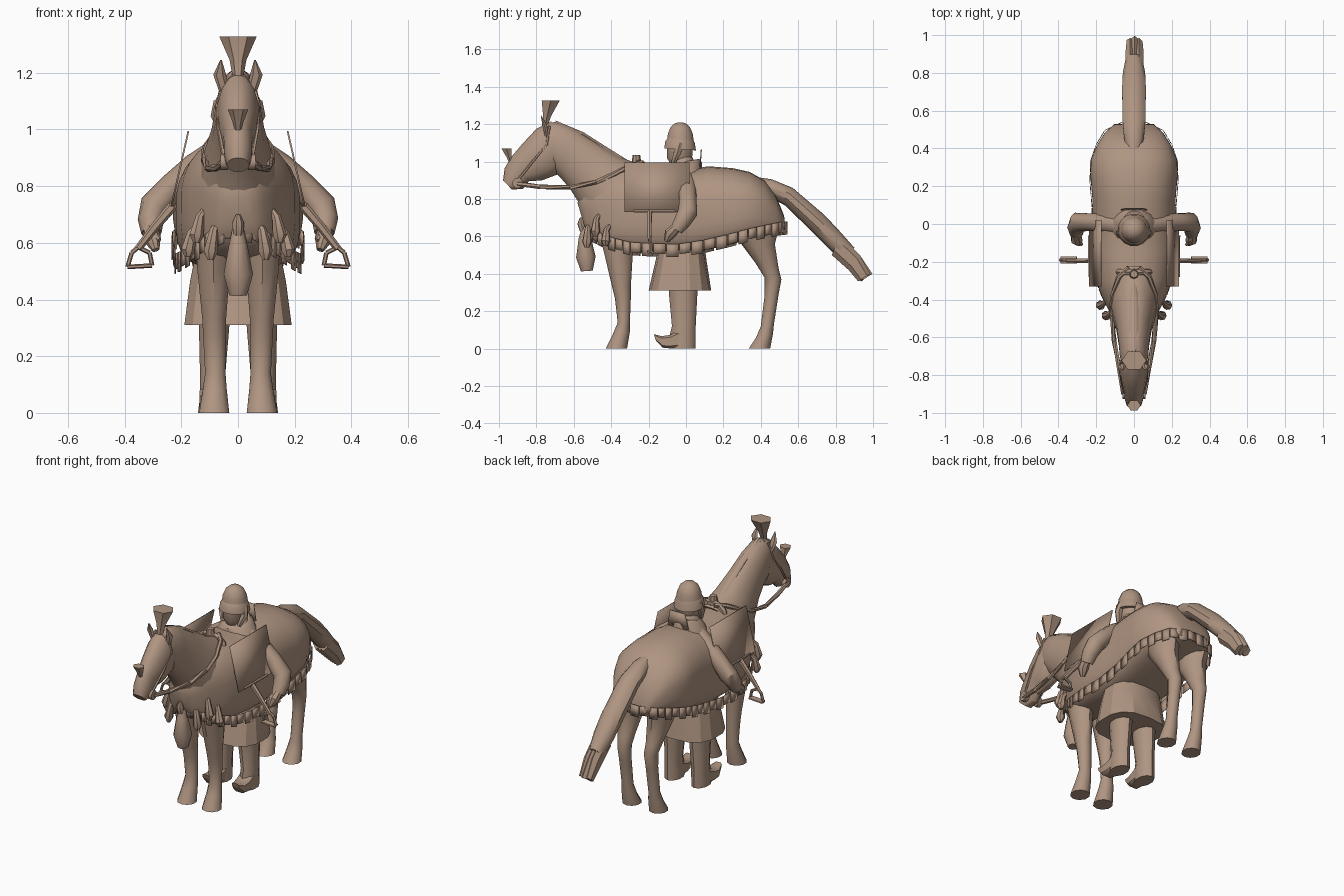
import bpy, bmesh, math
from mathutils import Vector

tan = bpy.data.materials.new("clay_tan")
tan.diffuse_color = (0.43, 0.30, 0.222, 1)


def finish(name, bm, angle=40):
    bmesh.ops.recalc_face_normals(bm, faces=bm.faces)
    me = bpy.data.meshes.new(name)
    bm.to_mesh(me)
    bm.free()
    me.materials.append(tan)
    ob = bpy.data.objects.new(name, me)
    bpy.context.collection.objects.link(ob)
    bpy.ops.object.select_all(action='DESELECT')
    ob.select_set(True)
    bpy.context.view_layer.objects.active = ob
    bpy.ops.object.shade_smooth_by_angle(angle=math.radians(angle))
    return ob


def skin(name, bm, rings, angle=40):
    n = len(rings[0])
    for r, q in zip(rings, rings[1:]):
        for i in range(n):
            j = (i + 1) % n
            bm.faces.new((r[i], r[j], q[j], q[i]))
    bm.faces.new(rings[0])
    bm.faces.new(rings[-1])
    return finish(name, bm, angle)


def loft(name, secs, n=14, p=1.0, low_p=None, angle=40):
    """Rings between two side-profile points: (y1, z1, y2, z2, half width, x centre)."""
    bm = bmesh.new()
    rings = []
    for s in secs:
        y1, z1, y2, z2, w = s[:5]
        xc = s[5] if len(s) > 5 else 0
        ring = []
        for i in range(n):
            a = 2 * math.pi * (i + 0.5) / n
            e = low_p if low_p and math.sin(a) < 0 else p
            c, d = [math.copysign(abs(v) ** e, v) for v in (math.cos(a), math.sin(a))]
            t = (1 - d) / 2
            ring.append(bm.verts.new((xc + w * c, y1 + (y2 - y1) * t, z1 + (z2 - z1) * t)))
        rings.append(ring)
    return skin(name, bm, rings, angle)


def tube(name, pts, radii, n=8, flat=1.0):
    """Tube through points with a radius at each point."""
    bm = bmesh.new()
    pts = [Vector(q) for q in pts]
    rings = []
    for k, q in enumerate(pts):
        d = (pts[min(k + 1, len(pts) - 1)] - pts[max(k - 1, 0)]).normalized()
        u = d.cross(Vector((0.05, 1, 0.02))).normalized()
        v = d.cross(u)
        r = radii[k] if isinstance(radii, (list, tuple)) else radii
        rings.append([bm.verts.new(q + r * (math.cos(a) * u + flat * math.sin(a) * v))
                      for a in [2 * math.pi * i / n for i in range(n)]])
    return skin(name, bm, rings)


def plate(name, corners, thick=0.006):
    bm = bmesh.new()
    bm.faces.new([bm.verts.new(c) for c in corners])
    ob = finish(name, bm)
    m = ob.modifiers.new("thickness", 'SOLIDIFY')
    m.thickness, m.offset = thick, 0
    return ob


# Cloth-covered horse body
loft("horse_body", [
    (-.58, .78, -.545, .66, .05), (-.555, .86, -.52, .60, .09), (-.47, .93, -.46, .56, .13),
    (-.39, .96, -.385, .535, .17), (-.30, .975, -.30, .52, .202), (-.15, .955, -.15, .512, .22),
    (0, .955, 0, .51, .22), (.12, .975, .12, .53, .22), (.25, .965, .25, .56, .231),
    (.34, .945, .34, .585, .23), (.42, .90, .42, .605, .195), (.48, .82, .485, .62, .155),
    (.525, .71, .53, .63, .105)],
    n=26, p=0.9, low_p=0.5)

# Neck and head
loft("horse_neck", [
    (-.22, .98, -.50, .62, .15), (-.36, 1.03, -.57, .77, .12), (-.48, 1.105, -.62, .85, .095),
    (-.60, 1.18, -.67, .91, .082), (-.70, 1.215, -.71, .95, .076), (-.76, 1.20, -.74, .98, .06)], n=16)
loft("horse_head", [
    (-.72, 1.215, -.64, 1.0, .06), (-.80, 1.175, -.69, .93, .078), (-.87, 1.10, -.77, .90, .068),
    (-.93, 1.03, -.84, .895, .052), (-.97, .965, -.87, .855, .05), (-.978, .90, -.93, .85, .04)], n=14)
loft("mane", [
    (-.70, 1.222, -.68, 1.18, .02), (-.55, 1.16, -.53, 1.1, .025),
    (-.40, 1.065, -.38, 1.0, .025), (-.28, .99, -.28, .95, .02)], n=8)

# Tail with ragged tip
loft("tail", [
    (.36, .92, .38, .83, .035), (.46, .905, .45, .81, .055), (.57, .86, .53, .765, .064),
    (.74, .715, .69, .61, .066), (.82, .63, .77, .53, .062), (.90, .54, .85, .45, .045)], n=10)
for i, x in enumerate((-.02, .003, .026)):
    loft(f"tail_lock_{i}", [(.82, .61, .78, .50, .03, x), (.93, .50, .87, .42, .028, x),
                            (.985 + .012 * (i == 1), .40, .94 - .01 * i, .36, .022, x)], n=6)

# Head plume and nose plume as pleated fans
for name, y, z, h, w, lean in (("head_plume", -.755, 1.19, .138, .066, .032),
                               ("nose_plume", -.935, .985, .085, .036, -.025)):
    bm = bmesh.new()
    rings = []
    for t, f in ((0, .3), (.4, .45), (1, 1)):
        ring = []
        for i in range(12):
            a = math.tau * i / 12
            k = w * f * (1 if i % 2 == 0 else .85)
            ring.append(bm.verts.new((k * math.cos(a), y + lean * t + .85 * k * math.sin(a), z + h * t)))
        rings.append(ring)
    skin(name, bm, rings, 20)

for s, side in ((-1, "left"), (1, "right")):
    # Horse ears, legs and bridle
    tube(f"ear_{side}", [(s * .05, -.745, 1.14), (s * .065, -.755, 1.195), (s * .06, -.775, 1.245)],
         [.018, .022, .003], 6, .6)
    loft(f"front_leg_{side}", [
        (-.47, .64, -.27, .64, .066, s * .088), (-.435, .50, -.285, .50, .06, s * .086),
        (-.395, .33, -.295, .33, .044, s * .084), (-.38, .27, -.295, .27, .042, s * .083),
        (-.365, .14, -.30, .14, .038, s * .08), (-.39, .08, -.30, .09, .044, s * .082),
        (-.43, 0, -.315, 0, .056, s * .084)], n=10)
    loft(f"hind_leg_{side}", [
        (.22, .66, .50, .66, .085, s * .11), (.31, .54, .475, .56, .07, s * .10),
        (.37, .46, .495, .43, .05, s * .095), (.42, .38, .51, .37, .04, s * .09),
        (.42, .28, .495, .29, .036, s * .09), (.40, .12, .47, .13, .034, s * .09),
        (.375, .06, .465, .08, .044, s * .09), (.335, 0, .45, 0, .054, s * .09)], n=10)
    tube(f"bit_disc_{side}", [(s * .035, -.90, .885), (s * .062, -.90, .885)], .028, 10)
    tube(f"rein_{side}", [(s * .055, -.90, .882), (s * .075, -.78, .865), (s * .105, -.62, .862),
                          (s * .118, -.48, .89), (s * .115, -.38, .935), (s * .08, -.28, .985),
                          (s * .03, -.23, .995)], .013, 6)
    tube(f"cheek_strap_{side}", [(s * .050, -.90, .90), (s * .068, -.82, 1.0), (s * .072, -.745, 1.09),
                                 (s * .045, -.73, 1.19)], .007, 5)

    # Chest tassels
    for i, (x, y, z, h) in enumerate(((.085, -.53, .69, .15), (.135, -.485, .73, .13),
                                      (.165, -.43, .67, .12))):
        tube(f"tassel_{side}_{i}", [(s * (x - .025), y + .03, z), (s * x, y + .005, z - .3 * h),
                                    (s * (x + .012), y, z - .8 * h), (s * (x + .012), y, z - h)],
             [.008, .016, .026, .012], 7)

    # Saddle flap, hanging strap and stirrup
    plate(f"saddle_flap_{side}", [(s * .175, -.33, .995), (s * .175, .02, .995),
                                  (s * .235, .02, .73), (s * .235, -.33, .73)])
    tube(f"flap_bar_{side}", [(s * .235, -.28, .735), (s * .237, -.06, .735)], .008, 5)
    tube(f"stirrup_strap_{side}", [(s * .23, -.195, .73), (s * .29, -.195, .66), (s * .352, -.195, .58)],
         [.018, .016, .013], 6, .8)
    ring = [(s * .352, .585), (s * .312, .565), (s * .303, .52), (s * .39, .515), (s * .375, .565),
            (s * .352, .585)]
    for i, (a, b) in enumerate(zip(ring, ring[1:])):
        tube(f"stirrup_{side}_{i}", [(a[0], -.19, a[1]), (b[0], -.19, b[1])],
             .008, 6, 2.6 if i == 2 else 1.2)

    # Rider's arms, hands, legs and boots
    tube(f"sleeve_{side}", [(s * .07, -.01, .92), (s * .15, .005, .865), (s * .23, .01, .80),
                            (s * .295, .01, .73), (s * .308, -.02, .68), (s * .305, -.05, .635)],
         [.05, .052, .048, .053, .046, .036], 10)
    tube(f"hand_{side}", [(s * .31, -.05, .65), (s * .303, -.085, .615), (s * .29, -.105, .575)],
         [.026, .032, .014], 8)
    tube(f"thumb_{side}", [(s * .30, -.08, .64), (s * .277, -.11, .61)], [.014, .008], 6)
    loft(f"rider_leg_{side}", [
        (-.10, .46, .07, .46, .065, s * .08), (-.09, .28, .06, .28, .055, s * .085),
        (-.075, .12, .052, .12, .046, s * .09), (-.09, .06, .052, .06, .047, s * .09),
        (-.09, 0, .05, 0, .048, s * .09)], n=10)
    loft(f"boot_toe_{side}", [(-.02, .11, -.02, 0, .046, s * .09), (-.085, .075, -.085, 0, .045, s * .093),
                              (-.13, .068, -.125, .004, .04, s * .097),
                              (-.172, .078, -.162, .045, .024, s * .10)], n=8, p=.5)
    tube(f"cheek_guard_{side}", [(s * .07, -.03, 1.10), (s * .075, -.045, 1.05), (s * .055, -.07, .99)],
         [.016, .022, .012], 6)

# Central chest tassel
tube("chest_tassel", [(0, -.535, .66), (0, -.54, .59), (0, -.535, .49), (0, -.53, .415)],
     [.018, .034, .053, .032], 9)
tube("chest_tassel_knot", [(0, -.56, .70), (0, -.56, .67), (0, -.55, .63)], [.008, .022, .018], 7)

# Scalloped hem hanging from the body cloth
outline = [(-.05, -.53, .60), (-.10, -.50, .57), (-.135, -.45, .545), (-.172, -.38, .52),
           (-.202, -.30, .50), (-.221, -.18, .492), (-.222, -.04, .49), (-.222, .09, .51),
           (-.233, .22, .54), (-.231, .33, .57), (-.20, .42, .59), (-.155, .495, .605),
           (-.06, .54, .61)]
outline += [(-x, y, z) for x, y, z in reversed(outline)]
outline.append(outline[0])
count = 0
for a, b in zip(outline, outline[1:]):
    a, b = Vector(a), Vector(b)
    for i in range(2):
        q, r = a.lerp(b, i / 2), a.lerp(b, (i + .92) / 2)
        up = Vector((0, 0, .07))
        drop = Vector((0, 0, .014 * (count % 2)))
        plate(f"hem_flap_{count}", [q + drop, r + drop, r + up, q + up], .004)
        count += 1

# Saddle pommel
tube("pommel", [(.08 * math.cos(a), -.255, .945 + .05 * math.sin(a))
                for a in [math.pi * i / 8 for i in range(9)]], .018, 6)
tube("pommel_knob", [(0, -.265, .98), (0, -.265, 1.035)], [.028, .02], 8)

# Rider's tunic skirt and torso
loft("tunic_skirt", [(-.20, .31, .135, .31, .193), (-.165, .46, .11, .47, .172),
                     (-.13, .62, .09, .62, .14)], n=14, p=.75, angle=25)
loft("torso", [(-.10, .88, .07, .88, .12), (-.095, .94, .065, .94, .105),
               (-.08, .985, .055, .985, .075), (-.06, 1.03, .03, 1.03, .05)], n=14)
loft("mantle", [(-.11, .92, .085, .93, .125), (-.10, .97, .085, .995, .09),
                (-.08, .985, .07, 1.015, .065)], n=14)
plate("back_collar", [(-.07, .075, .97), (.07, .075, .97), (.05, .082, 1.065), (-.05, .082, 1.065)])

# Rider's head and helmet
loft("rider_face", [(-.08, .98, .02, .99, .04), (-.105, 1.02, .035, 1.02, .058),
                    (-.105, 1.08, .04, 1.08, .066)], n=12)
loft("helmet_brim", [(-.118, 1.07, .055, 1.06, .087), (-.112, 1.11, .048, 1.10, .08),
                     (-.10, 1.125, .04, 1.12, .07)], n=16)
loft("helmet_dome", [(-.103, 1.11, .043, 1.11, .073), (-.098, 1.15, .037, 1.15, .067),
                     (-.083, 1.185, .022, 1.185, .052), (-.06, 1.205, -.002, 1.205, .028),
                     (-.04, 1.21, -.022, 1.21, .008)], n=16)
